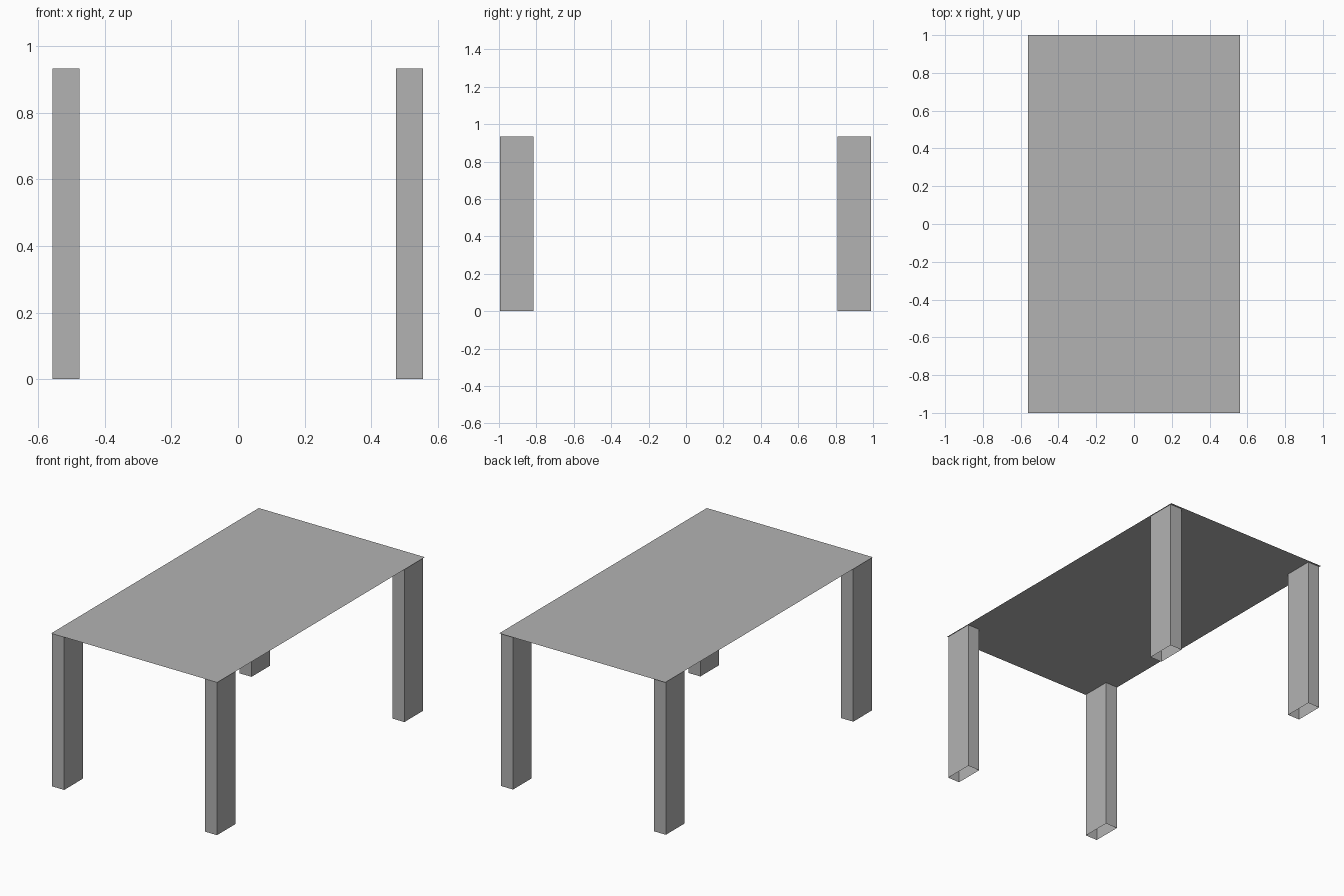
import bpy
import bmesh

cube = bpy.data.objects.get("Cube")
if cube:
    bpy.data.objects.remove(cube, do_unlink=True)

HEIGHT = 0.933
LEG_X, LEG_Y = 0.081, 0.179

grey = bpy.data.materials.new("plain grey")
grey.use_nodes = True
grey.diffuse_color = (0.448, 0.448, 0.448, 1)
grey.node_tree.nodes["Principled BSDF"].inputs["Base Color"].default_value = grey.diffuse_color


def add_object(name, bm, location):
    mesh = bpy.data.meshes.new(name)
    bm.to_mesh(mesh)
    bm.free()
    mesh.materials.append(grey)
    obj = bpy.data.objects.new(name, mesh)
    obj.location = location
    bpy.context.collection.objects.link(obj)


# Table top: a single thin sheet
bm = bmesh.new()
bmesh.ops.create_grid(bm, x_segments=1, y_segments=1, size=1)
bmesh.ops.scale(bm, vec=(0.56, 1, 1), verts=bm.verts)
add_object("table_top", bm, (0, 0, HEIGHT + 0.001))


# Legs: hollow rectangular tubes, open at both ends
def add_leg(name, x, y):
    bm = bmesh.new()
    bmesh.ops.create_cube(bm, size=1)
    bmesh.ops.scale(bm, vec=(LEG_X, LEG_Y, HEIGHT), verts=bm.verts)
    bm.normal_update()
    ends = [f for f in bm.faces if abs(f.normal.z) > 0.5]
    bmesh.ops.delete(bm, geom=ends, context="FACES")
    add_object(name, bm, (x, y, HEIGHT / 2))


for side, x in (("right", -0.516), ("left", 0.515)):
    for end, y in (("front", -0.906), ("back", 0.899)):
        add_leg(f"{end}_{side}_leg", x, y)
